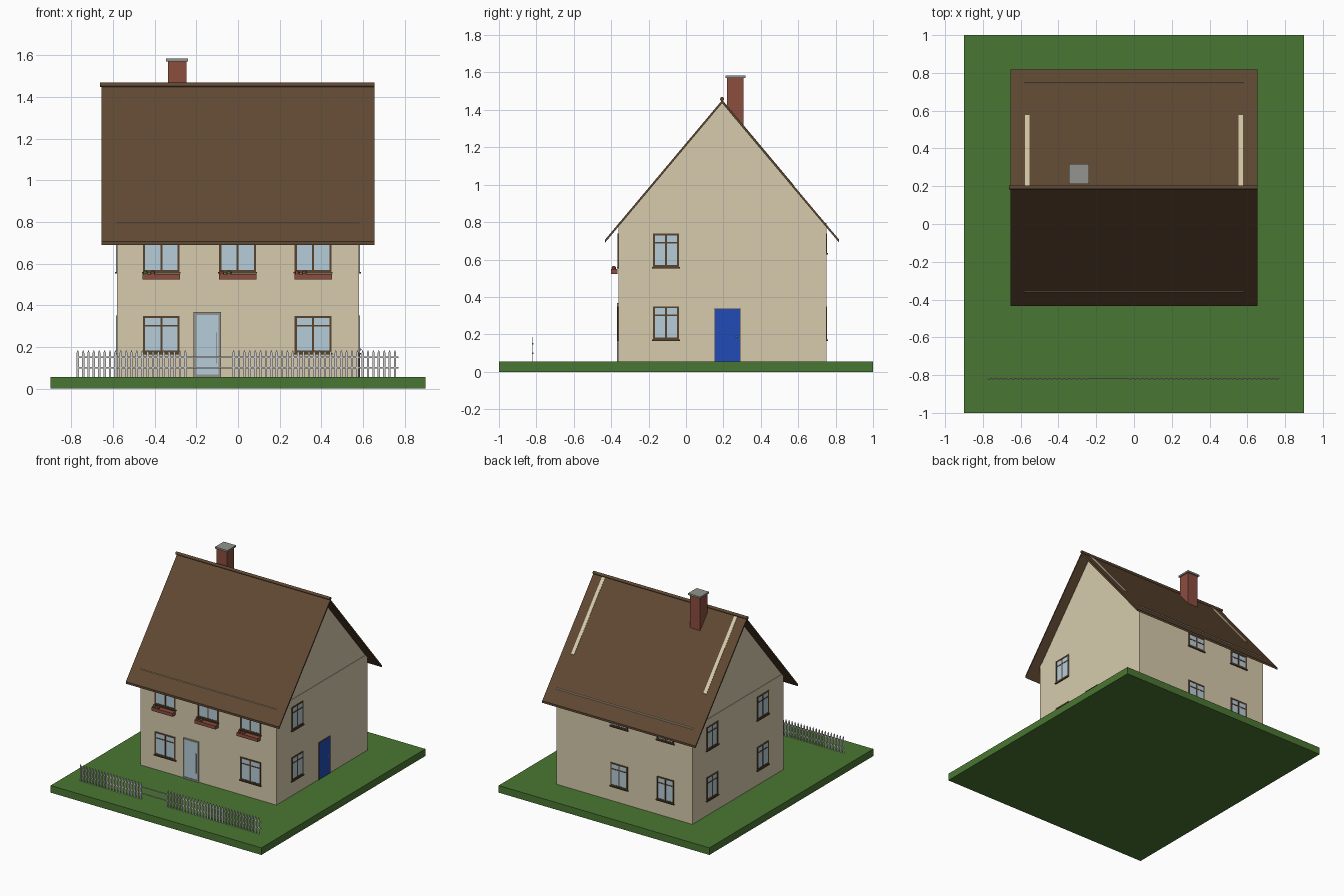
import bpy, bmesh, math
from mathutils import Matrix, Vector

if "Cube" in bpy.data.objects:
    bpy.data.objects.remove(bpy.data.objects["Cube"])


def material(name, r, g, b):
    m = bpy.data.materials.new(name)
    lin = [(c / 255 / 12.92) if c < 11 else ((c / 255 + 0.055) / 1.055) ** 2.4 for c in (r, g, b)]
    m.diffuse_color = (*lin, 1)
    m.use_nodes = True
    m.node_tree.nodes["Principled BSDF"].inputs["Base Color"].default_value = m.diffuse_color
    return m


WALL = material("cream plaster", 214, 203, 172)
GRASS = material("grass green", 74, 118, 50)
ROOF = material("roof brown", 96, 73, 51)
TRIM = material("trim brown", 90, 68, 46)
BRICK = material("brick red", 140, 77, 63)
GLASS = material("pale blue glass", 182, 205, 216)
BLUE = material("door blue", 34, 75, 182)
GREY = material("stone grey", 148, 148, 142)
FENCE = material("fence white", 205, 205, 205)


class Part:
    """Collects simple solids into one named object."""

    def __init__(self, name):
        self.name, self.bm, self.mats = name, bmesh.new(), []

    def index(self, mat):
        if mat not in self.mats:
            self.mats.append(mat)
        return self.mats.index(mat)

    def box(self, lo, hi, mat):
        lo, hi = Vector(lo), Vector(hi)
        m = Matrix.Translation((lo + hi) / 2) @ Matrix.Diagonal((*[abs(c) for c in hi - lo], 1))
        verts = bmesh.ops.create_cube(self.bm, size=1, matrix=m)["verts"]
        self.paint(verts, mat)

    def prism(self, profile, axis, a, b, mat):
        """Extrude a 2D profile along x (profile = y,z) or y (profile = x,z)."""
        place = (lambda p, t: (t, *p)) if axis == "x" else (lambda p, t: (p[0], t, p[1]))
        rings = [[self.bm.verts.new(place(p, t)) for p in profile] for t in (a, b)]
        n = len(profile)
        self.bm.faces.new(rings[0])
        self.bm.faces.new(rings[1][::-1])
        for i in range(n):
            j = (i + 1) % n
            self.bm.faces.new((rings[0][i], rings[1][i], rings[1][j], rings[0][j]))
        self.paint(rings[0] + rings[1], mat)

    def ball(self, centre, radius, mat):
        verts = bmesh.ops.create_icosphere(self.bm, subdivisions=2, radius=radius,
                                           matrix=Matrix.Translation(centre))["verts"]
        self.paint(verts, mat)

    def paint(self, verts, mat):
        k = self.index(mat)
        for f in {f for v in verts for f in v.link_faces}:
            f.material_index = k

    def finish(self):
        bmesh.ops.recalc_face_normals(self.bm, faces=self.bm.faces[:])
        mesh = bpy.data.meshes.new(self.name)
        self.bm.to_mesh(mesh)
        self.bm.free()
        for m in self.mats:
            mesh.materials.append(m)
        ob = bpy.data.objects.new(self.name, mesh)
        bpy.context.collection.objects.link(ob)
        return ob


X, Y0, Y1, G = 0.58, -0.36, 0.75, 0.055          # wall planes and grass level
RIDGE_Y, RIDGE_Z, EAVE_Y, EAVE_Z = 0.193, 1.452, 0.626, 0.706


def roof_z(y):
    return RIDGE_Z - abs(y - RIDGE_Y) * (RIDGE_Z - EAVE_Z) / EAVE_Y


def on_wall(part, side, u0, u1, z0, z1, depth, mat):
    """Plate on a wall: u runs along it, depth sticks out of it."""
    inn = 0.004
    lo, hi = {"front": ((u0, Y0 - depth, z0), (u1, Y0 + inn, z1)),
              "back": ((u0, Y1 - inn, z0), (u1, Y1 + depth, z1)),
              "right": ((X - inn, u0, z0), (X + depth, u1, z1)),
              "left": ((-X - depth, u0, z0), (-X + inn, u1, z1))}[side]
    part.box(lo, hi, mat)


def frame(part, side, u0, u1, z0, z1, t, depth, mat):
    on_wall(part, side, u0, u0 + t, z0, z1, depth, mat)
    on_wall(part, side, u1 - t, u1, z0, z1, depth, mat)
    on_wall(part, side, u0 + t, u1 - t, z1 - t, z1, depth, mat)
    on_wall(part, side, u0 + t, u1 - t, z0, z0 + t, depth, mat)


def window(side, u, width, z0, z1):
    p = Part("window_" + side)
    u0, u1 = u - width / 2, u + width / 2
    on_wall(p, side, u0, u1, z0, z1, 0.002, GLASS)
    frame(p, side, u0, u1, z0, z1, 0.01, 0.005, TRIM)
    on_wall(p, side, u - 0.005, u + 0.005, z0, z1, 0.0045, TRIM)
    zt = z1 - 0.047
    on_wall(p, side, u0, u1, zt - 0.004, zt + 0.004, 0.004, TRIM)
    on_wall(p, side, u0 - 0.005, u1 + 0.005, z0 - 0.008, z0, 0.01, TRIM)
    p.finish()


# lawn
p = Part("lawn")
p.box((-0.9, -1, 0), (0.9, 1, G), GRASS)
p.finish()

# walls and gables
p = Part("walls")
p.box((-X, Y0, 0.05), (X, Y1, roof_z(Y0) + 0.003), WALL)
p.finish()
p = Part("gables")
p.prism([(Y0, 0.78), (Y1, 0.78), (RIDGE_Y, RIDGE_Z - 0.012)], "x", -X + 0.003, X - 0.003, WALL)
p.finish()

# roof slabs
T = 0.016
p = Part("roof")
p.prism([(RIDGE_Y - EAVE_Y, EAVE_Z), (RIDGE_Y, RIDGE_Z), (RIDGE_Y + EAVE_Y, EAVE_Z),
         (RIDGE_Y + EAVE_Y, EAVE_Z - T), (RIDGE_Y, RIDGE_Z - T), (RIDGE_Y - EAVE_Y, EAVE_Z - T)],
        "x", -0.655, 0.655, ROOF)
p.finish()

# ridge roll
p = Part("ridge_roll")
p.prism([(RIDGE_Y + 0.011 * math.cos(a * math.pi / 6), 1.458 + 0.011 * math.sin(a * math.pi / 6))
         for a in range(12)], "x", -0.663, 0.655, ROOF)
p.finish()

# gable wall strips showing through the rear slope
p = Part("rear_roof_strips")
for x in (-0.565, 0.565):
    a, b = 0.2, 0.578
    p.prism([(a, roof_z(a) + 0.003), (b, roof_z(b) + 0.003), (b, roof_z(b) - 0.003),
             (a, roof_z(a) - 0.003)], "x", x - 0.013, x + 0.013, WALL)
p.finish()

# chimney and cap
p = Part("chimney")
p.box((-0.336, 0.22, 1.25), (-0.248, 0.307, 1.57), BRICK)
p.box((-0.345, 0.212, 1.57), (-0.239, 0.318, 1.583), GREY)
p.finish()

# windows
FRONT_U = (-0.368, -0.002, 0.36)
for u in FRONT_U:
    window("front", u, 0.176, 0.56, 0.74)
for u in FRONT_U[::2]:
    window("front", u, 0.176, 0.172, 0.348)
for z0, z1 in ((0.172, 0.35), (0.56, 0.738)):
    window("right", -0.107, 0.14, z0, z1)
    for u in (-0.107, 0.51):
        window("left", u, 0.14, z0, z1)
for u in (-0.35, 0.045):
    window("back", u, 0.146, 0.172, 0.35)
    window("back", u, 0.146, 0.635, 0.74)

# flower boxes with small plants
for u, colours in zip(FRONT_U, ((GRASS, BRICK), (BRICK, GRASS), (BRICK, BRICK))):
    p = Part("flower_box")
    p.box((u - 0.09, -0.402, 0.523), (u + 0.09, Y0 - 0.006, 0.549), BRICK)
    for i, c in enumerate(colours):
        p.ball((u - 0.076 + 0.035 * i, -0.386, 0.554), 0.012, c)
    p.finish()

# glazed front door
p = Part("front_door")
on_wall(p, "front", -0.213, -0.081, G, 0.367, 0.004, GLASS)
frame(p, "front", -0.213, -0.081, G, 0.367, 0.013, 0.008, GREY)
on_wall(p, "front", -0.106, -0.101, 0.12, 0.27, 0.009, GREY)
p.finish()

# blue side door
p = Part("side_door")
on_wall(p, "right", 0.155, 0.289, G, 0.336, 0.004, BLUE)
frame(p, "right", 0.152, 0.292, G - 0.004, 0.342, 0.004, 0.006, TRIM)
p.ball((X + 0.007, 0.27, 0.188), 0.005, FENCE)
p.finish()

# picket fence with a gap in the pickets
p = Part("picket_fence")
for z in (0.1, 0.15):
    p.box((-0.775, -0.82, z - 0.004), (0.77, -0.816, z + 0.004), FENCE)
for i in range(60):
    x = -0.769 + i * 0.0258
    if -0.25 < x < -0.04:
        continue
    w = 0.0055
    p.prism([(x - w, G - 0.002), (x + w, G - 0.002), (x + w, 0.172), (x, 0.186), (x - w, 0.172)],
            "y", -0.824, -0.82, FENCE)
p.finish()
